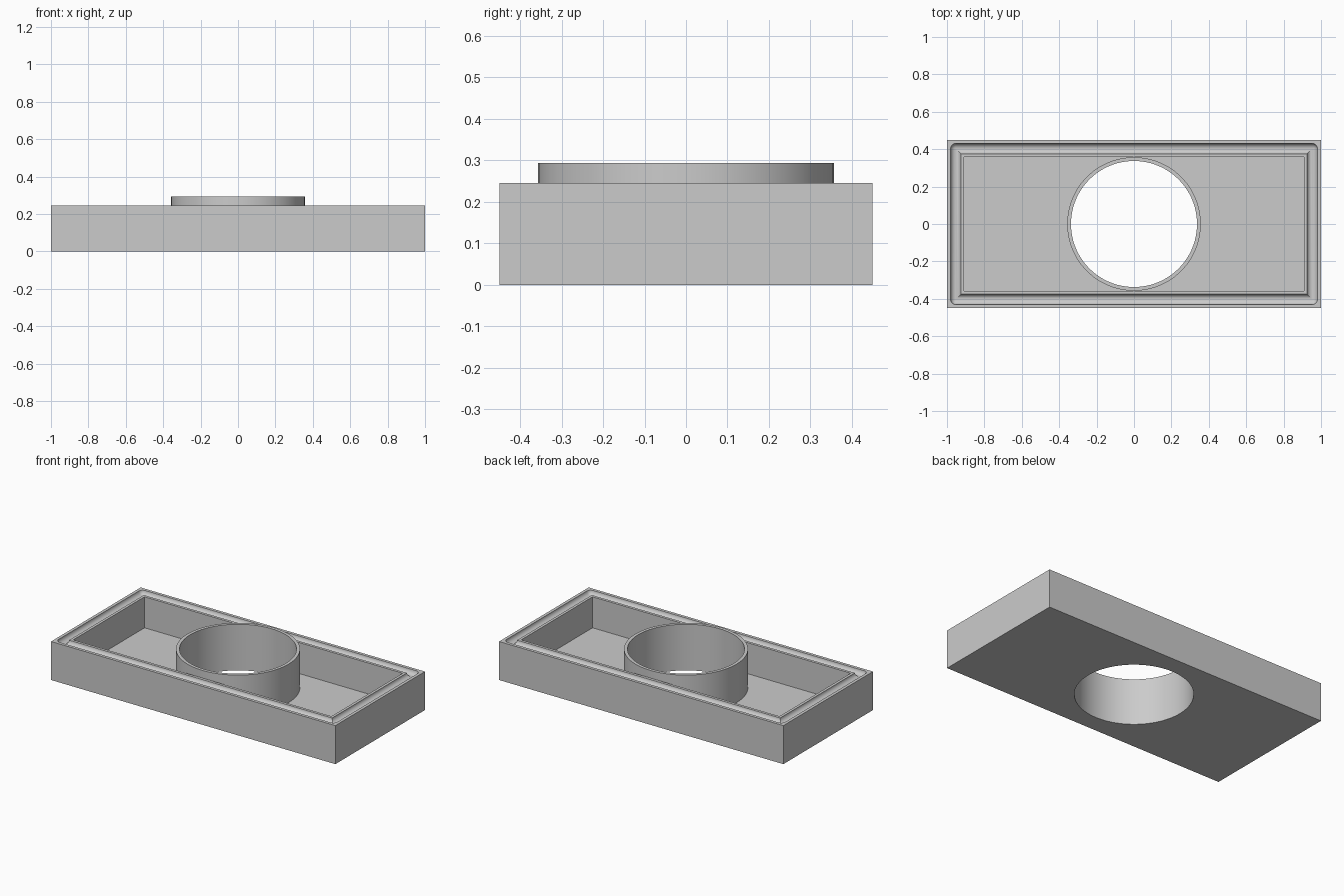
import bpy
import bmesh
from math import sin, cos, pi

cube = bpy.data.objects.get("Cube")
if cube:
    bpy.data.objects.remove(cube, do_unlink=True)

HALF_X, HALF_Y = 1.0, 0.45
TOP, FLOOR, COLLAR_TOP = 0.245, 0.048, 0.293
BORE, COLLAR = 0.337, 0.357
GROOVE = 0.0275          # groove radius
GROOVE_IN = 0.047        # groove centre line, measured in from the outer faces
WALL = 0.092             # full rim thickness
CORNER_STEPS, ROUND_STEPS, SEGMENTS = 6, 12, 96

bm = bmesh.new()


def rect_loop(inset, z, radius=0.0):
    """Ring of vertices on a rectangle whose corners may be rounded."""
    hx, hy = HALF_X - inset - radius, HALF_Y - inset - radius
    ring = []
    for i, (sx, sy) in enumerate(((1, 1), (-1, 1), (-1, -1), (1, -1))):
        for k in range(CORNER_STEPS + 1):
            a = (i + k / CORNER_STEPS) * pi / 2
            ring.append(bm.verts.new((sx * hx + radius * cos(a),
                                      sy * hy + radius * sin(a), z)))
    return ring


def circle_loop(radius, z):
    turns = [2 * pi * k / SEGMENTS for k in range(SEGMENTS)]
    return [bm.verts.new((radius * cos(a), radius * sin(a), z)) for a in turns]


def skin(loops):
    """Join successive rings with quads."""
    for a, b in zip(loops, loops[1:]):
        for i in range(len(a)):
            j = (i + 1) % len(a)
            bm.faces.new((a[i], a[j], b[j], b[i]))


# Outer faces, rim, round-bottomed groove and inner wall
rim = [rect_loop(0, 0), rect_loop(0, TOP)]
for k in range(ROUND_STEPS + 1):
    a = pi * k / ROUND_STEPS
    reach = GROOVE * cos(a)
    rim.append(rect_loop(GROOVE_IN - reach, TOP - GROOVE * sin(a), max(reach, 0)))
rim += [rect_loop(WALL, TOP), rect_loop(WALL, FLOOR)]
skin(rim)

# Collar standing on the floor, with the bore running right through
skin([circle_loop(BORE, 0), circle_loop(BORE, COLLAR_TOP),
      circle_loop(COLLAR, COLLAR_TOP), circle_loop(COLLAR, FLOOR)])
bmesh.ops.remove_doubles(bm, verts=bm.verts[:], dist=1e-5)

# Floor and underside, each filled around the circle
for z in (0, FLOOR):
    edges = [e for e in bm.edges if e.is_boundary
             and all(abs(v.co.z - z) < 1e-4 for v in e.verts)]
    bmesh.ops.triangle_fill(bm, edges=edges, use_beauty=True)
bmesh.ops.recalc_face_normals(bm, faces=bm.faces[:])

mesh = bpy.data.meshes.new("tray_with_collar")
bm.to_mesh(mesh)
bm.free()
tray = bpy.data.objects.new("tray_with_collar", mesh)
bpy.context.collection.objects.link(tray)

# Single grey material
grey = bpy.data.materials.new("light_grey")
grey.use_nodes = True
colour = (0.6, 0.6, 0.6, 1)
grey.diffuse_color = colour
for node in grey.node_tree.nodes:
    if node.type == 'BSDF_PRINCIPLED':
        node.inputs["Base Color"].default_value = colour
mesh.materials.append(grey)

# Smooth the curved surfaces, keep the edges crisp
bpy.ops.object.select_all(action='DESELECT')
tray.select_set(True)
bpy.context.view_layer.objects.active = tray
bpy.ops.object.shade_smooth_by_angle(angle=pi / 6)
